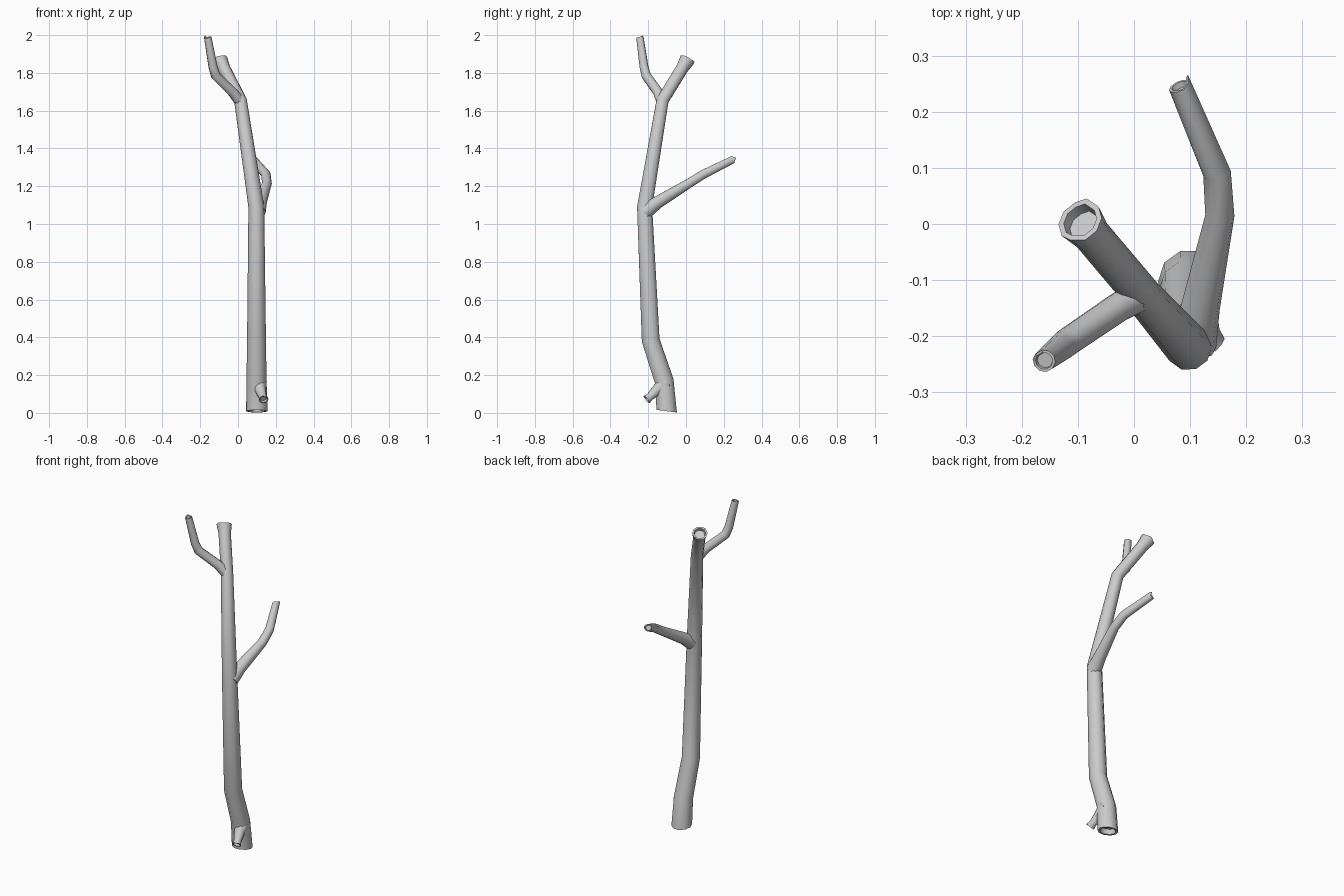
import bpy, bmesh, math
from mathutils import Vector

if "Cube" in bpy.data.objects:
    bpy.data.objects.remove(bpy.data.objects["Cube"])

SIDES = 10


def limb(name, pts, normals=None, open_start=False, jag=None):
    """Tapered tube through (x, y, z, radius) points with hollow, broken ends."""
    normals = normals or {}
    pos = [Vector(p[:3]) for p in pts]
    n = len(pos)
    bm = bmesh.new()
    rings, tangents = [], []
    side = Vector((1, 0, 0))
    for i, p in enumerate(pos):
        a = (p - pos[i - 1]).normalized() if i else Vector()
        b = (pos[i + 1] - p).normalized() if i < n - 1 else Vector()
        t = Vector(normals.get(i, a + b)).normalized()
        side = (side - t * side.dot(t)).normalized()
        up = t.cross(side)
        ring = []
        for k in range(SIDES):
            ang = 2 * math.pi * k / SIDES
            ring.append(bm.verts.new(p + pts[i][3] * (side * math.cos(ang) + up * math.sin(ang))))
        rings.append(ring)
        tangents.append(t)
    # splinters on the tip rim
    for k, d in (jag or {}).items():
        rings[-1][k].co += tangents[-1] * d

    def bridge(r1, r2):
        for k in range(SIDES):
            j = (k + 1) % SIDES
            bm.faces.new((r1[k], r1[j], r2[j], r2[k]))

    def hollow(ring, centre, inward, r):
        # flat rim, recessed wall and floor
        prev = ring
        for scale, depth in ((0.76, 0.0), (0.68, 0.5)):
            new = [bm.verts.new(centre + (v.co - centre) * scale + inward * r * depth) for v in prev] \
                if prev is ring else \
                [bm.verts.new(v.co + (centre - v.co) * 0.1 + inward * r * depth) for v in prev]
            bridge(prev, new)
            prev = new
        bm.faces.new(prev)

    for r1, r2 in zip(rings, rings[1:]):
        bridge(r1, r2)
    hollow(rings[-1], pos[-1], -tangents[-1], pts[-1][3])
    if open_start:
        hollow(rings[0], pos[0], tangents[0], pts[0][3])
    else:
        bm.faces.new(rings[0])
    bmesh.ops.recalc_face_normals(bm, faces=bm.faces)
    mesh = bpy.data.meshes.new(name)
    bm.to_mesh(mesh)
    bm.free()
    obj = bpy.data.objects.new(name, mesh)
    bpy.context.collection.objects.link(obj)
    bpy.ops.object.select_all(action='DESELECT')
    obj.select_set(True)
    bpy.context.view_layer.objects.active = obj
    bpy.ops.object.shade_smooth_by_angle(angle=math.radians(40))
    return obj


# main trunk, kinked and tapering upward
limb("trunk", [
    (0.10, -0.102, 0.009, 0.057),
    (0.098, -0.116, 0.17, 0.053),
    (0.098, -0.187, 0.385, 0.050),
    (0.097, -0.219, 1.09, 0.042),
    (0.013, -0.124, 1.655, 0.034),
    (-0.075, -0.02, 1.825, 0.034),
    (-0.096, 0.005, 1.868, 0.042),
], normals={0: (0, 0.13, 1)}, open_start=True, jag={2: 0.008, 7: 0.006})

# upper left fork
limb("upper_branch", [
    (0.02, -0.122, 1.635, 0.030),
    (-0.03, -0.150, 1.70, 0.027),
    (-0.118, -0.210, 1.785, 0.026),
    (-0.132, -0.222, 1.83, 0.024),
    (-0.160, -0.244, 1.988, 0.020),
], jag={4: 0.010, 5: 0.006})

# middle side branch sweeping to the back
limb("side_branch", [
    (0.105, -0.215, 1.065, 0.042),
    (0.118, -0.150, 1.115, 0.035),
    (0.153, 0.015, 1.215, 0.026),
    (0.148, 0.090, 1.262, 0.025),
    (0.082, 0.246, 1.34, 0.021),
], jag={0: 0.016, 9: 0.005})

# broken stub near the base
limb("stub", [
    (0.108, -0.105, 0.160, 0.045),
    (0.118, -0.155, 0.120, 0.030),
    (0.132, -0.192, 0.084, 0.021),
    (0.136, -0.208, 0.071, 0.026),
], jag={2: 0.006})
